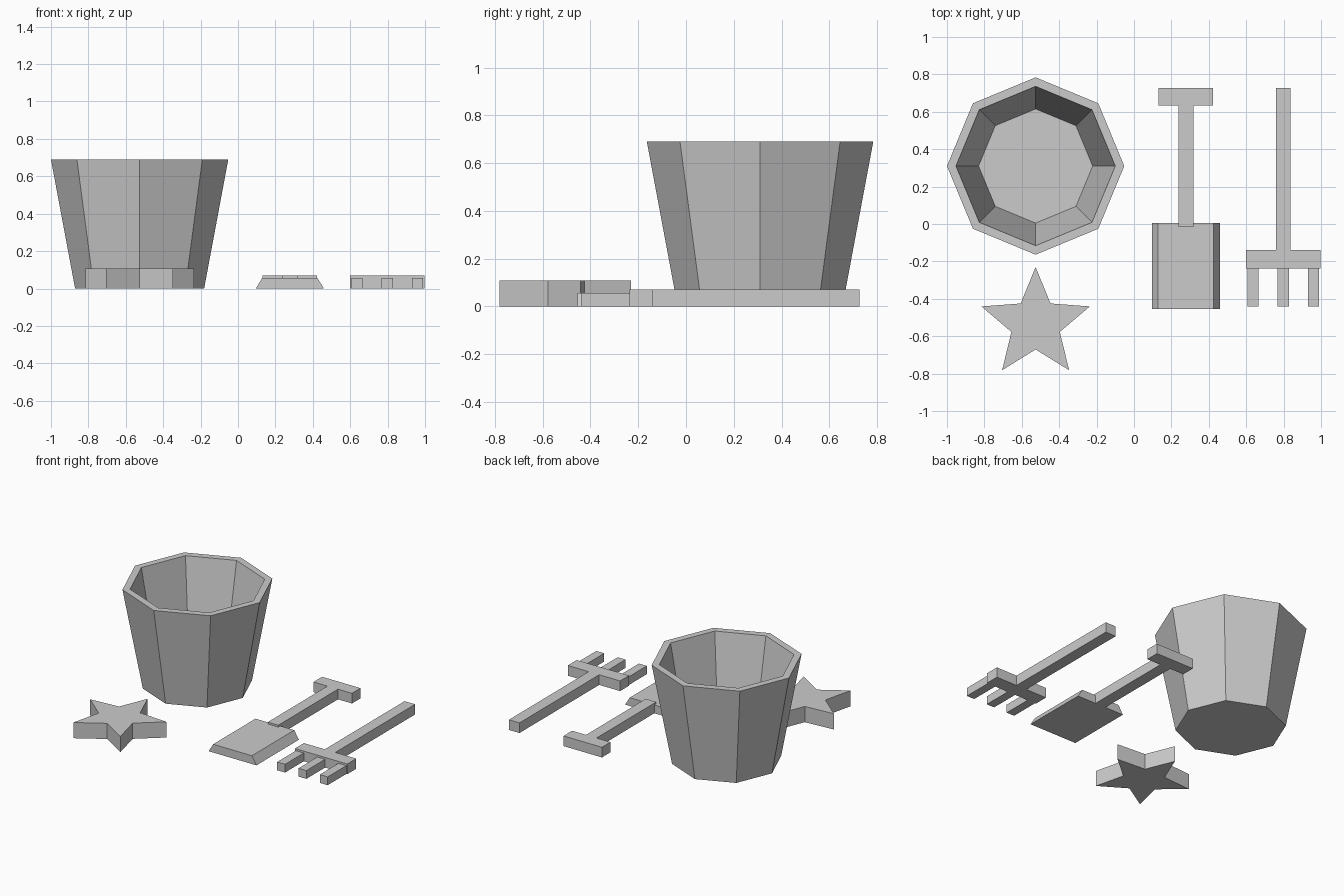
import bpy
import bmesh
from math import sin, cos, pi

cube = bpy.data.objects.get("Cube")
if cube:
    bpy.data.objects.remove(cube, do_unlink=True)

GREY = (0.6, 0.6, 0.6, 1.0)
grey = bpy.data.materials.new("light_grey")
grey.use_nodes = True
grey.diffuse_color = GREY
grey.node_tree.nodes["Principled BSDF"].inputs["Base Color"].default_value = GREY


def finish(name, bm):
    """Turn a bmesh into a flat shaded object."""
    bmesh.ops.recalc_face_normals(bm, faces=bm.faces)
    mesh = bpy.data.meshes.new(name)
    bm.to_mesh(mesh)
    bm.free()
    mesh.materials.append(grey)
    obj = bpy.data.objects.new(name, mesh)
    bpy.context.collection.objects.link(obj)
    return obj


def ring(bm, center, radius, z, sides):
    return [bm.verts.new((center[0] + radius * cos(2 * pi * i / sides),
                          center[1] + radius * sin(2 * pi * i / sides), z))
            for i in range(sides)]


def lathe(name, center, profile, sides):
    """Closed solid from (radius, height) rings, capped at both ends."""
    bm = bmesh.new()
    rings = [ring(bm, center, r, z, sides) for r, z in profile]
    for a, b in zip(rings, rings[1:]):
        for i in range(sides):
            j = (i + 1) % sides
            bm.faces.new((a[i], a[j], b[j], b[i]))
    bm.faces.new(rings[0])
    bm.faces.new(rings[-1])
    return finish(name, bm)


def slab(name, outline, height):
    """Flat outline on the ground, raised to a height."""
    bm = bmesh.new()
    face = bm.faces.new([bm.verts.new((x, y, 0)) for x, y in outline])
    top = bmesh.ops.extrude_face_region(bm, geom=[face], use_keep_orig=True)
    for v in top["geom"]:
        if isinstance(v, bmesh.types.BMVert):
            v.co.z = height
    return finish(name, bm)


def box_outline(x0, x1, y0, y1):
    return [(x0, y0), (x1, y0), (x1, y1), (x0, y1)]


def tee_outline(cx, stem, bar, y_stem, y_joint, y_bar):
    """T shape: half widths of stem and bar, and the three y levels."""
    half = [(stem, y_stem), (stem, y_joint), (bar, y_joint), (bar, y_bar)]
    return ([(cx + x, y) for x, y in half]
            + [(cx - x, y) for x, y in reversed(half)])


# Bucket: tapered octagon with a thick wall and a floor
lathe("bucket", (-0.526, 0.31),
      [(0.345, 0), (0.474, 0.69), (0.426, 0.69), (0.305, 0.045)], 8)

# Star mould: alternating long and short points
star = []
for i in range(10):
    r = 0.305 if i % 2 == 0 else 0.136
    a = pi / 2 + i * pi / 5
    star.append((-0.526 + r * cos(a), -0.535 + r * sin(a)))
slab("star_mould", star, 0.108)

# Spade: blade with sloped sides, T handle
SPADE_X = 0.277
blade = slab("spade_blade",
             box_outline(SPADE_X - 0.182, SPADE_X + 0.182, -0.455, 0.005), 0.057)
for v in blade.data.vertices:
    if v.co.z > 0.01:
        v.co.x = SPADE_X + (v.co.x - SPADE_X) * 0.81
slab("spade_handle", tee_outline(SPADE_X, 0.04, 0.146, -0.015, 0.633, 0.726), 0.07)

# Rake: T handle with three tines
RAKE_X = 0.798
slab("rake_handle", tee_outline(RAKE_X, 0.04, 0.199, 0.726, -0.14, -0.237), 0.07)
for side, dx in (("right", -0.162), ("middle", 0), ("left", 0.162)):
    x = RAKE_X + dx
    slab("rake_tine_" + side, box_outline(x - 0.03, x + 0.03, -0.44, -0.237), 0.057)
